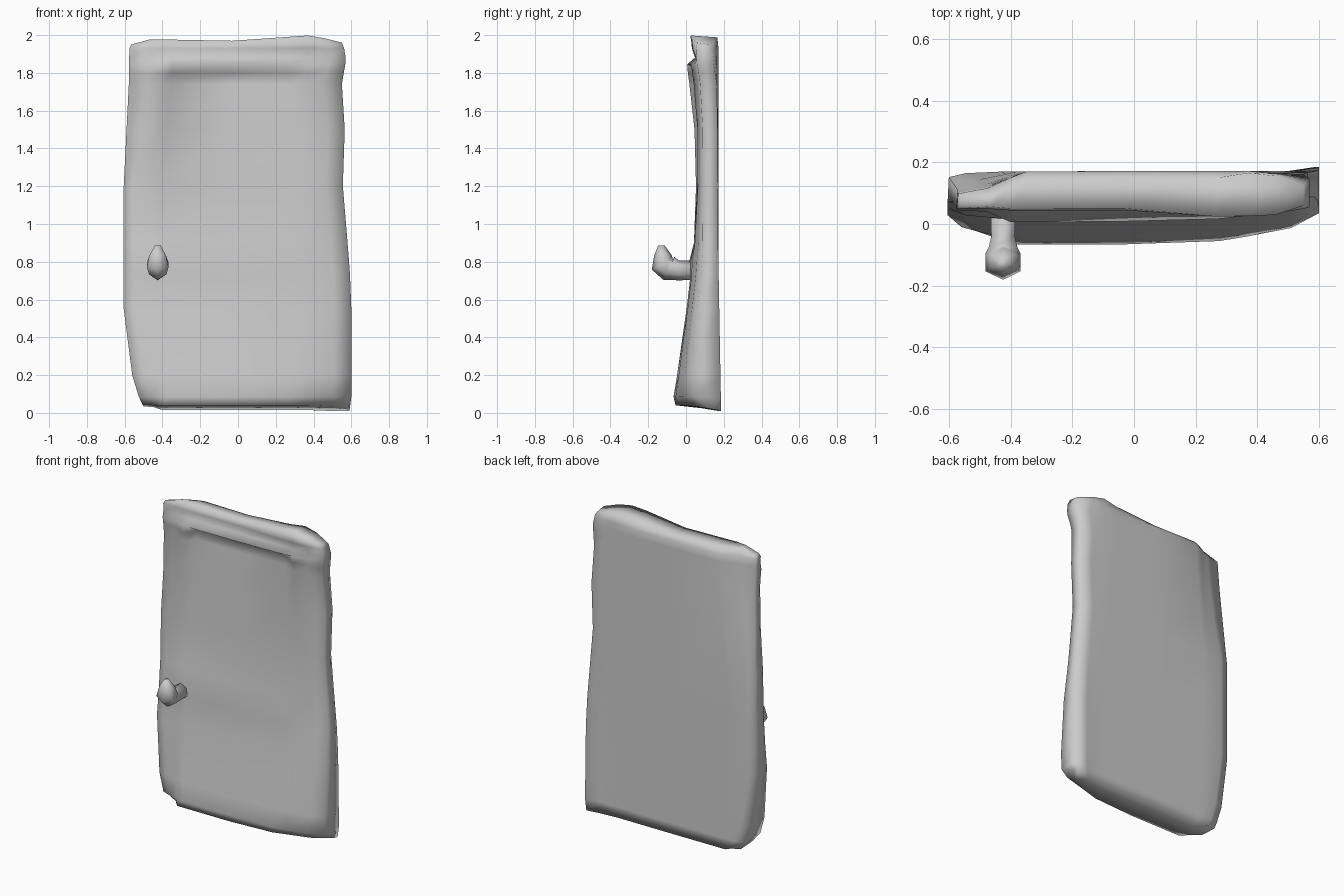
import bpy, bmesh, math
from mathutils import Vector


def make_object(name, bm, angle):
    bmesh.ops.recalc_face_normals(bm, faces=bm.faces)
    mesh = bpy.data.meshes.new(name)
    bm.to_mesh(mesh)
    bm.free()
    ob = bpy.data.objects.new(name, mesh)
    bpy.context.collection.objects.link(ob)
    bpy.ops.object.select_all(action='DESELECT')
    ob.select_set(True)
    bpy.context.view_layer.objects.active = ob
    bpy.ops.object.shade_smooth_by_angle(angle=math.radians(angle))
    return ob


def bridge(bm, a, b):
    n = len(a)
    for i in range(n):
        j = (i + 1) % n
        bm.faces.new((a[i], a[j], b[j], b[i]))


def clamp(v):
    return min(1, max(0, v))


# Door panel rows: z, left x, right x, front y (middle), front y (edge), window depth
rows = [
    (0.04, -0.505, 0.59, -0.055, 0.14, 0.0),
    (0.085, -0.525, 0.60, -0.066, 0.04, 0.0),
    (0.20, -0.56, 0.60, -0.047, 0.035, 0.0),
    (0.55, -0.605, 0.60, 0.003, 0.06, 0.0),
    (0.73, -0.605, 0.593, 0.024, 0.08, 0.0),
    (0.80, -0.605, 0.588, 0.029, 0.085, 0.0),
    (0.90, -0.605, 0.58, 0.042, 0.088, 0.0),
    (1.20, -0.605, 0.555, 0.053, 0.09, 0.006),
    (1.50, -0.59, 0.565, 0.045, 0.088, 0.025),
    (1.74, -0.578, 0.55, 0.018, 0.075, 0.062),
    (1.80, -0.577, 0.56, 0.010, 0.067, 0.074),
    (1.845, -0.576, 0.568, 0.006, 0.058, 0.0),
    (1.88, -0.576, 0.57, 0.047, 0.055, 0.0),
    (1.93, -0.575, 0.562, 0.044, 0.052, 0.0),
    (1.975, -0.565, 0.55, 0.05, 0.06, 0.0),
]
top_dz = [-0.025, 0.003, 0.002, 0.001, -0.005, 0.016, 0.023, 0.008, -0.015]
bot_dz = [0.005, 0, 0, 0, 0, 0, 0, -0.005, -0.02]
bend_low = [0.45, 0.25, 0.0, 0, 0, 0.1, 0.25, 0.5, 1]
bend_win = [0.75, 0.65, 0.0, 0, 0.05, 0.2, 0.4, 0.75, 1]     # raised window trim

bm = bmesh.new()
rings = []
last = len(rows) - 1
for k, (z, xl, xr, yc, ye, depth) in enumerate(rows):
    widen = clamp((1.8 - z) / 0.6) * clamp(z / 0.9)          # window widens downward
    trim = clamp((z - 1.2) / 0.4)
    high = clamp((z - 1.2) / 0.75)
    xs = [xl, xl + 0.06 + 0.04 * trim, -0.40 - 0.03 * widen, -0.35 - 0.06 * widen,
          -0.03, 0.27 + 0.07 * widen, 0.37 + 0.03 * widen, xr - 0.09, xr]
    # back tapers toward the top corners
    back_y = [0.152 - 0.055 * high, 0.165 - 0.05 * high, 0.17 - 0.02 * high, 0.17, 0.172,
              0.172, 0.172, 0.172 - 0.01 * high, 0.168 - 0.035 * clamp((z - 1.7) / 0.25)]
    front, back = [], []
    for i, x in enumerate(xs):
        y = yc + (bend_low[i] * (1 - trim) + bend_win[i] * trim) * (ye - yc)
        if 3 <= i <= 5:
            y += depth
        if k == 5 and 1 <= i <= 5:
            y -= 0.018 * (1 - i / 6)                      # tapering belt crease
        if k >= last - 1 and 5 <= i <= 7:
            y -= 0.028 if k == last else 0.014            # top leans forward on the right
        dz = top_dz[i] if k == last else bot_dz[i] if k == 0 else 0
        front.append(bm.verts.new((x, y, z + dz)))
        yb = back_y[i]
        if i == 8:
            yb += 0.018 * max(0, 1 - z)
        if k == last:
            yb -= 0.022 if 1 <= i <= 5 else 0.006
        xb = x + (0.004 if i == 0 else 0)
        zb = z + dz - (0.01 if k == last else 0)
        if k == 0:                                        # underside drops toward the back
            zb -= 0.025 if 2 <= i <= 7 else 0.01
        back.append(bm.verts.new((xb, yb, zb)))
    rings.append((front, back))
for (f0, b0), (f1, b1) in zip(rings, rings[1:]):
    bridge(bm, f0 + b0[::-1], f1 + b1[::-1])
for f, b in (rings[0], rings[-1]):
    for i in range(8):
        bm.faces.new((f[i], f[i + 1], b[i + 1], b[i]))
make_object("door_panel", bm, 180)

# Hooked handle: six-sided sections (y, z, half width, half height, tilt in degrees)
sections = [
    (0.06, 0.755, 0.046, 0.052, 0),
    (-0.04, 0.755, 0.044, 0.053, 0),
    (-0.09, 0.765, 0.054, 0.068, 25),
    (-0.125, 0.785, 0.066, 0.062, 65),
    (-0.122, 0.835, 0.050, 0.046, 90),
    (-0.130, 0.886, 0.018, 0.017, 90),
]
bm = bmesh.new()
loops = []
for y, z, w, h, tilt in sections:
    t = math.radians(tilt)
    side = Vector((1, 0, 0))
    up = Vector((0, math.sin(t), math.cos(t)))
    loops.append([bm.verts.new(Vector((-0.425, y, z))
                               + side * w * math.cos(a) + up * h * math.sin(a))
                  for a in (math.radians(30 + 60 * n) for n in range(6))])
for a, b in zip(loops, loops[1:]):
    bridge(bm, a, b)
bm.faces.new(loops[0])
bm.faces.new(loops[-1])
make_object("door_handle", bm, 180)
